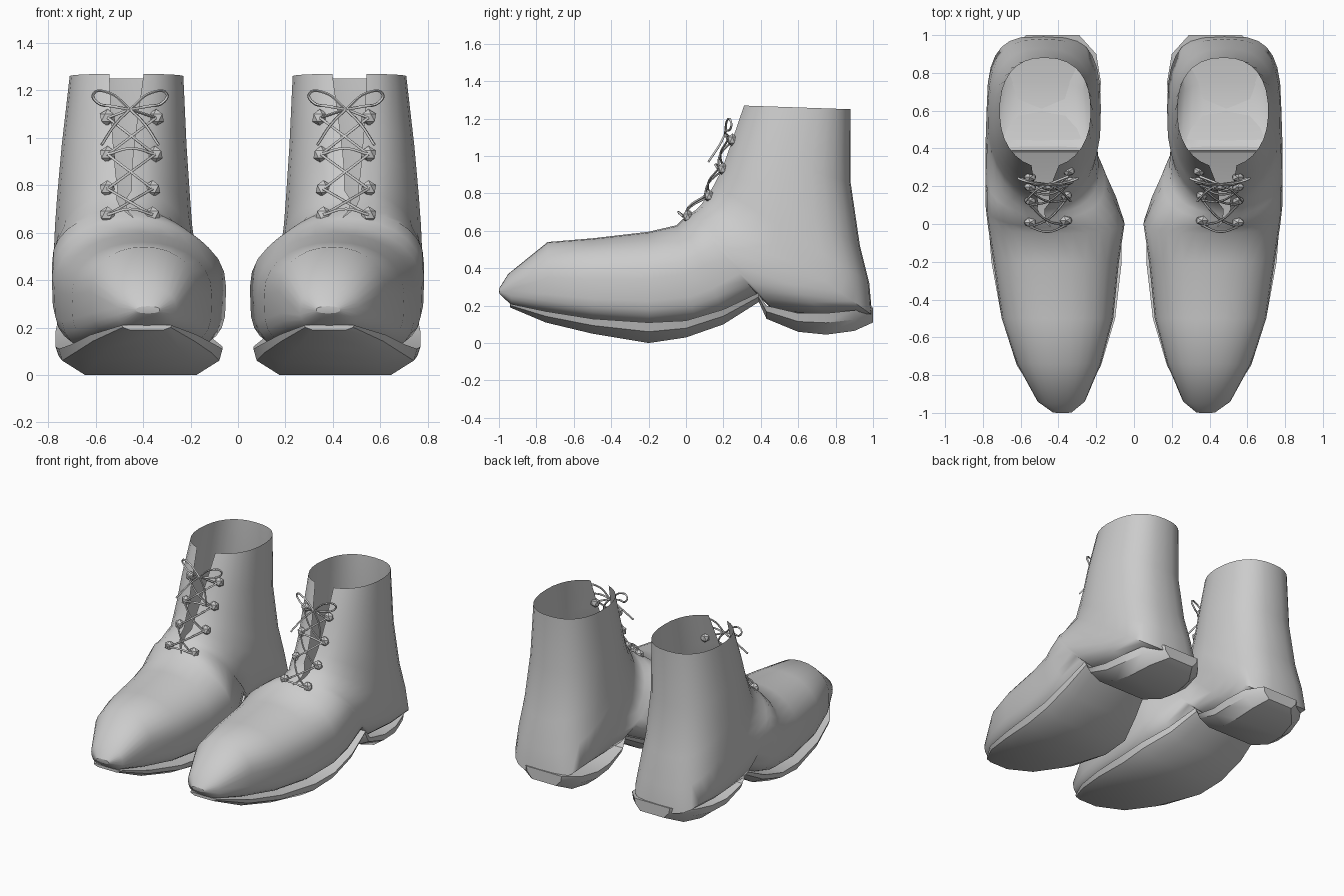
import bpy, bmesh, math
from mathutils import Vector
from mathutils.bvhtree import BVHTree

if "Cube" in bpy.data.objects:
    bpy.data.objects.remove(bpy.data.objects["Cube"])


def power(v, n):
    return math.copysign(abs(v) ** (2 / n), v)


def finish(obj, angle=40):
    # mirror across x = 0 gives the second boot of the pair
    mod = obj.modifiers.new("pair", 'MIRROR')
    mod.use_mirror_merge = False
    bpy.ops.object.select_all(action='DESELECT')
    obj.select_set(True)
    bpy.context.view_layer.objects.active = obj
    bpy.ops.object.shade_smooth_by_angle(angle=math.radians(angle))


def loft(name, rings, closed, caps):
    bm = bmesh.new()
    grid = [[bm.verts.new(p) for p in r] for r in rings]
    n = len(rings[0])
    for a, b in zip(grid, grid[1:]):
        for i in range(n if closed else n - 1):
            j = (i + 1) % n
            bm.faces.new((a[i], a[j], b[j], b[i]))
    for c in caps:
        bm.faces.new(grid[c])
    bmesh.ops.remove_doubles(bm, verts=bm.verts, dist=0.0005)
    bmesh.ops.recalc_face_normals(bm, faces=bm.faces)
    mesh = bpy.data.meshes.new(name)
    bm.to_mesh(mesh)
    bm.free()
    obj = bpy.data.objects.new(name, mesh)
    bpy.context.collection.objects.link(obj)
    return obj


# Upper: rings fan from toe to collar
# front y, front z, back y, back z, inner x, outer x, squareness of the lower/back half
fan = [
    (-1.00, .29, -.995, .26, .33, .43, 2.5),
    (-.95, .37, -.93, .20, .26, .51, 3),
    (-.74, .54, -.74, .16, .175, .62, 4),
    (-.50, .56, -.50, .12, .11, .70, 4),
    (-.20, .595, -.20, .09, .08, .745, 4),
    (-.05, .63, .05, .11, .05, .775, 4),
    (-.02, .66, .20, .16, .09, .785, 4),
    (.02, .69, .38, .26, .155, .785, 4),
    (.05, .71, .47, .17, .185, .785, 3.5),
    (.08, .74, .75, .15, .20, .785, 3.5),
    (.11, .78, .995, .15, .175, .78, 3.3),
    (.15, .85, .98, .32, .19, .775, 2.8),
    (.19, .93, .93, .52, .20, .765, 2.5),
    (.23, 1.05, .88, .86, .215, .745, 2.4),
    (.30, 1.27, .88, 1.25, .23, .71, 2.4),
]
slit = [0] * 7 + [.8, 1.8, 3, 4.5, 5.5, 7, 10, 16]   # half opening in degrees
COLS = 28
rings = []
for (ty, tz, by, bz, xl, xr, nb), gap in zip(fan, slit):
    g, ring = math.radians(gap), []
    for i in range(COLS + 1):
        a = g + (2 * math.pi - 2 * g) * i / COLS
        c, s = math.cos(a), math.sin(a)
        n = 2.15 if c > 0 else nb
        k = power(c, n) / 2
        ring.append(((xl + xr) / 2 + power(s, n) * (xr - xl) / 2,
                     (ty + by) / 2 + k * (ty - by), (tz + bz) / 2 + k * (tz - bz)))
    rings.append(ring)
upper = loft("boot_upper", rings, False, [])
toe = loft("toe_tip", [rings[0][:-1], [(.38, -1.0, .275)] * COLS], True, [])
tree = BVHTree.FromPolygons([v.co for v in upper.data.vertices],
                            [p.vertices[:] for p in upper.data.polygons])
finish(upper, 60)
finish(toe)


# Sole and heel: chamfered slabs along y (y, top z, bottom z, inner x, outer x)
def slab(name, stations):
    out = []
    for y, t, b, l, r in stations:
        w, h = r - l, t - b
        out.append([(l, y, t), (l + .02 * w, y, b + .55 * h), (l + .16 * w, y, b),
                    (r - .16 * w, y, b), (r - .02 * w, y, b + .55 * h), (r, y, t)])
    finish(loft(name, out, True, [0, -1]), 35)


slab("sole", [(-.94, .21, .19, .28, .49), (-.75, .17, .11, .175, .62), (-.50, .13, .05, .10, .70),
              (-.20, .11, .0, .065, .755), (.0, .12, .03, .065, .77), (.20, .18, .10, .14, .77),
              (.39, .27, .22, .21, .75)])
slab("heel", [(.38, .275, .24, .21, .75), (.43, .20, .13, .20, .75), (.60, .16, .06, .185, .75),
              (.75, .16, .045, .175, .735), (.90, .175, .065, .20, .69), (1.0, .19, .11, .29, .57)])


# Eyelet studs set on the upper
def on_front(x, z, lift=0.0):
    hit = tree.ray_cast(Vector((x, -2, z)), Vector((0, 1, 0)))[0]
    return Vector((x, (hit.y if hit else .25) - lift, z))


rows = [(.36, .55, .675), (.36, .55, .785), (.35, .55, .93), (.345, .55, 1.085)]
bm = bmesh.new()
for l, r, z in rows:
    for x in (l, r):
        made = bmesh.ops.create_icosphere(bm, subdivisions=1, radius=.036)
        bmesh.ops.scale(bm, vec=(1, .75, 1), verts=made['verts'])
        bmesh.ops.translate(bm, vec=on_front(x, z, .005), verts=made['verts'])
mesh = bpy.data.meshes.new("eyelets")
bm.to_mesh(mesh)
bm.free()
eyelets = bpy.data.objects.new("eyelets", mesh)
bpy.context.collection.objects.link(eyelets)
finish(eyelets, 20)


# Laces
def lace(name, paths):
    cu = bpy.data.curves.new(name, 'CURVE')
    cu.dimensions = '3D'
    cu.bevel_depth, cu.bevel_resolution, cu.resolution_u = .006, 1, 5
    for pts in paths:
        sp = cu.splines.new('BEZIER')
        sp.bezier_points.add(len(pts) - 1)
        for bp, p in zip(sp.bezier_points, pts):
            bp.co = p
            bp.handle_left_type = bp.handle_right_type = 'AUTO'
    obj = bpy.data.objects.new(name, cu)
    bpy.context.collection.objects.link(obj)
    bpy.ops.object.select_all(action='DESELECT')
    obj.select_set(True)
    bpy.context.view_layer.objects.active = obj
    bpy.ops.object.convert(target='MESH')
    finish(bpy.context.view_layer.objects.active, 60)


paths = []
for i, (l, r, z) in enumerate(rows):
    a, b = on_front(l, z, .03), on_front(r, z, .03)
    if i in (0, 2):
        paths.append([a, (a + b) / 2 + Vector((0, -.03, .025)), b])
    if i < 3:
        l2, r2, z2 = rows[i + 1]
        for p, q in ((a, on_front(r2, z2, .03)), (b, on_front(l2, z2, .03))):
            paths.append([p, (p + q) / 2 + Vector((0, -.03, 0)), q])
lace("laces", paths)

# Bow: a loop and a hanging end on each side of the knot
knot = Vector((.455, .21, 1.12))
bow = []
for s in (-1, 1):
    bow.append([knot, knot + Vector((s * .09, .01, .07)), knot + Vector((s * .155, .03, .065)),
                knot + Vector((s * .14, .03, .03)), knot + Vector((s * .07, 0, .012)), knot])
    bow.append([knot, knot + Vector((s * .06, -.03, -.06)), knot + Vector((s * .12, -.09, -.15))])
    bow.append([knot, on_front(.4475 + s * .1, 1.085, .03)])
lace("bow", bow)
